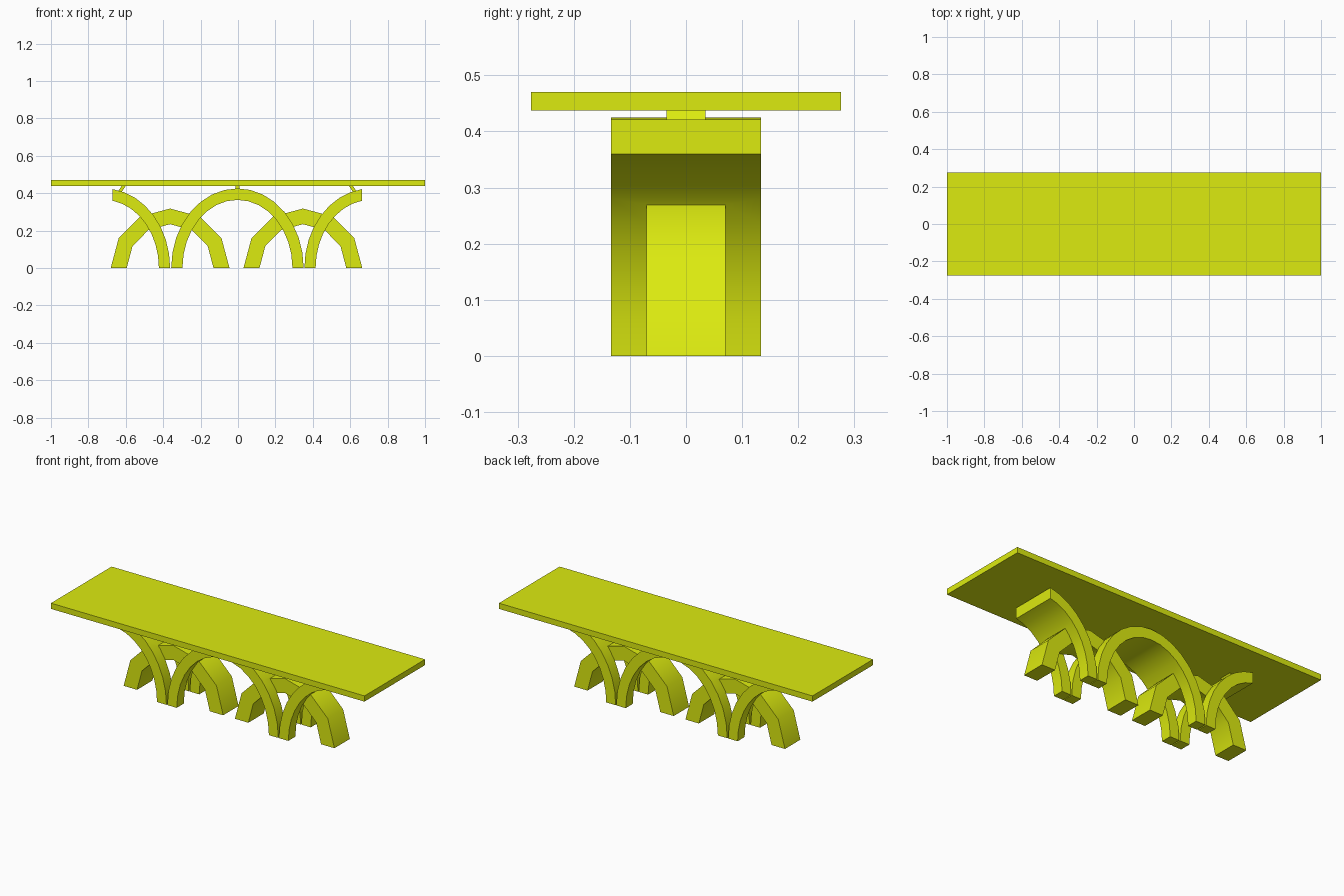
import bpy, bmesh, math

if "Cube" in bpy.data.objects:
    bpy.data.objects.remove(bpy.data.objects["Cube"])

mat = bpy.data.materials.new("lime")
mat.diffuse_color = (0.72, 0.83, 0.005, 1)
mat.use_nodes = True
mat.node_tree.nodes["Principled BSDF"].inputs["Base Color"].default_value = mat.diffuse_color


def extrude_profile(name, pts, half_y):
    """Extrude an x-z outline symmetrically along y."""
    bm = bmesh.new()
    face = bm.faces.new([bm.verts.new((x, -half_y, z)) for x, z in pts])
    ext = bmesh.ops.extrude_face_region(bm, geom=[face])
    verts = [v for v in ext["geom"] if isinstance(v, bmesh.types.BMVert)]
    bmesh.ops.translate(bm, verts=verts, vec=(0, 2 * half_y, 0))
    bmesh.ops.recalc_face_normals(bm, faces=bm.faces[:])
    mesh = bpy.data.meshes.new(name)
    bm.to_mesh(mesh)
    bm.free()
    ob = bpy.data.objects.new(name, mesh)
    bpy.context.collection.objects.link(ob)
    mesh.materials.append(mat)
    return ob


def arc(cx, rx, rz, a0, a1, n):
    angles = [math.radians(a0 + (a1 - a0) * i / n) for i in range(n + 1)]
    return [(cx + rx * math.cos(a), max(0.0, rz * math.sin(a))) for a in angles]


def activate(ob):
    bpy.ops.object.select_all(action='DESELECT')
    ob.select_set(True)
    bpy.context.view_layer.objects.active = ob


def smooth(ob):
    activate(ob)
    bpy.ops.object.shade_smooth_by_angle(angle=math.radians(40))


# Table top slab
extrude_profile("top_slab", [(-1, .437), (1, .437), (1, .47), (-1, .47)], .276)

# Narrow, faceted lower arches and the filled outlines that cut the wide arches
cutters = []
for side, cx in (("left", -.363), ("right", .347)):
    outer = arc(cx, .3175, .3175, 0, 180, 6)
    inner = arc(cx, .232, .234, 180, 0, 6)
    smooth(extrude_profile("low_arch_" + side, outer + inner, .07))
    cut = extrude_profile("arch_cutter_" + side,
                          outer + [(cx - .3175, -.05), (cx + .3175, -.05)], .07)
    cut.hide_render = True
    cutters.append(cut)

# Wide tall arches: one whole in the middle, a half at each end
OUT, INN = (.354, .425), (.294, .364)
wide = [extrude_profile("tall_arch_middle",
                        arc(-.003, *OUT, 0, 180, 16) + arc(-.003, *INN, 180, 0, 16), .134)]
for side, cx, end in (("left", -.717, -.67), ("right", .709, .663)):
    start = 0 if side == "left" else 180
    a_out = math.degrees(math.acos((end - cx) / OUT[0]))
    a_in = math.degrees(math.acos((end - cx) / INN[0]))
    wide.append(extrude_profile("half_arch_" + side,
                                arc(cx, *OUT, start, a_out, 8) + arc(cx, *INN, a_in, start, 8), .134))

# Slots where the lower arches pass through
for ob in wide:
    activate(ob)
    for cut in cutters:
        mod = ob.modifiers.new("slot", 'BOOLEAN')
        mod.operation = 'DIFFERENCE'
        mod.solver = 'EXACT'
        mod.object = cut
        bpy.ops.object.modifier_apply(modifier=mod.name)
    smooth(ob)
for cut in cutters:
    bpy.data.objects.remove(cut)

# Small spacers between the arches and the slab
for name, x, lean in (("left", -.625, .015), ("middle", -.003, 0), ("right", .618, -.015)):
    extrude_profile("spacer_" + name,
                    [(x - lean - .011, .395), (x - lean + .011, .395),
                     (x + lean + .011, .44), (x + lean - .011, .44)], .035)
